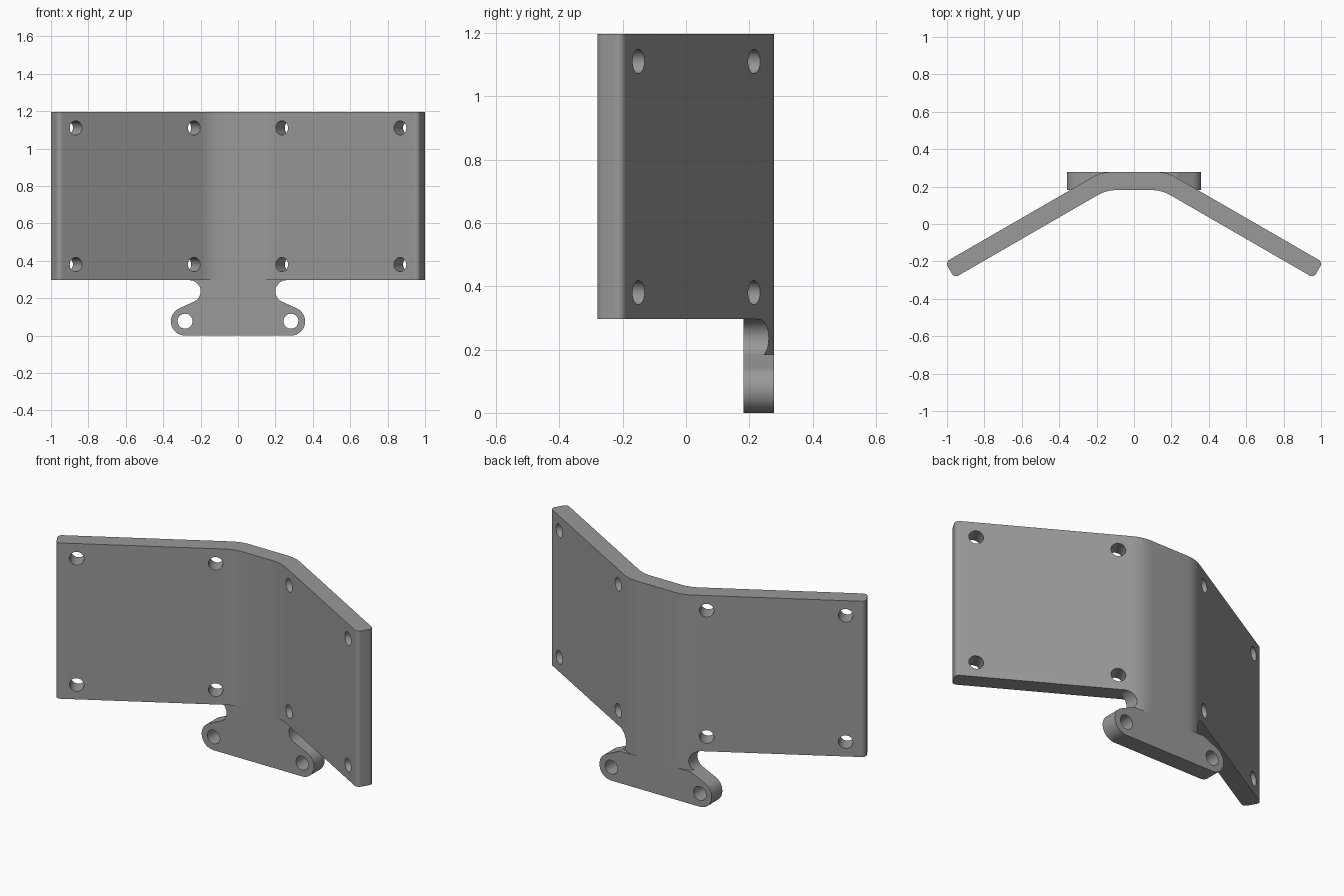
import bpy, bmesh
from math import sin, cos, tan, radians, pi
from mathutils import Vector, Matrix

cube = bpy.data.objects.get("Cube")
if cube:
    bpy.data.objects.remove(cube, do_unlink=True)

grey = bpy.data.materials.new("plain grey")
grey.use_nodes = True
COLOUR = (0.32, 0.32, 0.32, 1)
grey.diffuse_color = COLOUR
grey.node_tree.nodes["Principled BSDF"].inputs["Base Color"].default_value = COLOUR

BACK, THICK = 0.278, 0.097         # back face and sheet thickness
BOTTOM, TOP = 0.296, 1.196         # height range of the bent plate
ANGLE = radians(30)
ALONG = Vector((cos(ANGLE), -sin(ANGLE)))   # direction of the left wing
OUT = Vector((sin(ANGLE), cos(ANGLE)))      # outward normal of the left wing
BEND = Vector((0.174, BACK))                # sharp outer bend corner


def arc(cx, cy, r, start, end, n):
    steps = [radians(start + (end - start) * i / n) for i in range(n + 1)]
    return [Vector((cx + r * cos(a), cy + r * sin(a))) for a in steps]


def rounded(before, corner, after, r, n=8):
    """Points of a fillet of radius r at a corner."""
    u, v = (before - corner).normalized(), (after - corner).normalized()
    half = u.angle(v) / 2
    centre = corner + (u + v).normalized() * r / sin(half)
    p, q = corner + u * r / tan(half) - centre, corner + v * r / tan(half) - centre
    return [centre + p.lerp(q, i / n).normalized() * r for i in range(n + 1)]


def mirrored(half):
    return half + [Vector((-p.x, p.y)) for p in reversed(half)]


def prism(name, points, low, high, upright=True):
    """Extrude an outline along z, or along y when not upright."""
    bm = bmesh.new()
    place = (lambda p, d: (p.x, p.y, d)) if upright else (lambda p, d: (p.x, d, p.y))
    face = bm.faces.new([bm.verts.new(place(p, low)) for p in points])
    new = bmesh.ops.extrude_face_region(bm, geom=[face])["geom"]
    move = (0, 0, high - low) if upright else (0, high - low, 0)
    bmesh.ops.translate(bm, vec=move, verts=[g for g in new if isinstance(g, bmesh.types.BMVert)])
    bmesh.ops.recalc_face_normals(bm, faces=bm.faces)
    return to_object(name, bm)


def to_object(name, bm):
    mesh = bpy.data.meshes.new(name)
    bm.to_mesh(mesh)
    bm.free()
    mesh.materials.append(grey)
    ob = bpy.data.objects.new(name, mesh)
    bpy.context.collection.objects.link(ob)
    return ob


def hole_cutter(centre, axis, r):
    bm = bmesh.new()
    turn = Vector(axis).to_track_quat("Z", "Y").to_matrix().to_4x4()
    bmesh.ops.create_cone(bm, cap_ends=True, segments=32, radius1=r, radius2=r,
                          depth=0.3, matrix=Matrix.Translation(centre) @ turn)
    return to_object("hole_cutter", bm)


def cut(ob, cutters):
    for c in cutters:
        c.hide_render = True
        mod = ob.modifiers.new("cut", "BOOLEAN")
        mod.operation, mod.solver, mod.object = "DIFFERENCE", "EXACT", c
    graph = bpy.context.evaluated_depsgraph_get()
    mesh = bpy.data.meshes.new_from_object(ob.evaluated_get(graph))
    ob.modifiers.clear()
    ob.data = mesh
    for c in cutters:
        bpy.data.objects.remove(c, do_unlink=True)
    bpy.ops.object.select_all(action="DESELECT")
    ob.select_set(True)
    bpy.context.view_layer.objects.active = ob
    bpy.ops.object.shade_smooth_by_angle(angle=radians(30))


# Bent plate: rounded chevron outline
outer_end = BEND + ALONG * ((1.009 - BEND.x) / ALONG.x)
inner_end = outer_end - OUT * THICK
inner_bend = Vector((BEND.x - THICK * tan(ANGLE / 2), BACK - THICK))
back_mid, front_mid = Vector((0, BACK)), Vector((0, BACK - THICK))
outer_bend = rounded(back_mid, BEND, outer_end, 0.2)
half = (outer_bend
        + rounded(BEND, outer_end, inner_end, 0.025)
        + rounded(outer_end, inner_end, inner_bend, 0.025)
        + rounded(inner_end, inner_bend, front_mid, 0.2))
left = half
right = [Vector((-p.x, p.y)) for p in reversed(half)]
plate = prism("bent_plate", left + right, BOTTOM, TOP)

# Four screw holes square to each wing
holes = []
for side in (1, -1):
    for y in (0.215, -0.15):
        p = BEND + ALONG * ((BACK - y) / sin(ANGLE)) - OUT * THICK / 2
        for z in (0.38, 1.11):
            holes.append(hole_cutter((side * p.x, p.y, z), (side * OUT.x, OUT.y, 0), 0.038))
cut(plate, holes)

# Mounting tab: rounded lobes below a narrow neck
tab_half = arc(0.283, 0.076, 0.076, -90, 64, 20) + arc(0.26, BOTTOM - 0.06, 0.06, 244, 90, 20)
tab = prism("mounting_tab", mirrored(tab_half), BACK - THICK, BACK, upright=False)

# Trim the neck's back to follow the bends, and drill the lobes
cutters = []
for side in (1, -1):
    wedge = outer_bend + [BEND + ALONG * 0.3, Vector((0.45, 0.4)), Vector((outer_bend[0].x, 0.4))]
    cutters.append(prism("bend_cutter", [Vector((side * p.x, p.y)) for p in wedge], 0.185, 0.4))
    cutters.append(hole_cutter((side * 0.283, BACK - THICK / 2, 0.077), (0, 1, 0), 0.04))
cut(tab, cutters)
